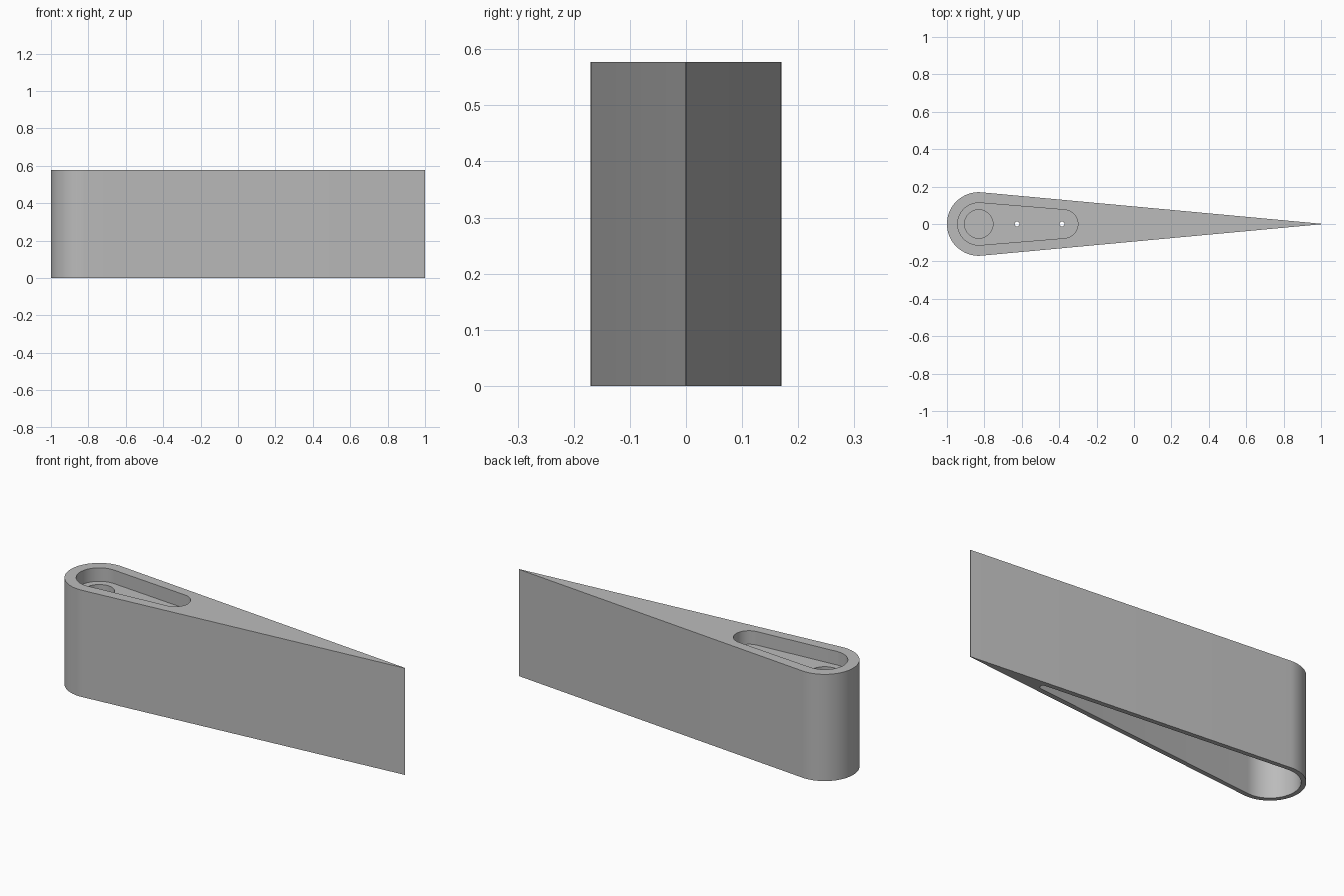
import bpy, bmesh, math

cube = bpy.data.objects.get("Cube")
if cube:
    bpy.data.objects.remove(cube, do_unlink=True)

HEIGHT = 0.577
NOSE_X = -0.83

grey = bpy.data.materials.new("plain_grey")
grey.use_nodes = True
colour = (0.5, 0.5, 0.5, 1)
grey.diffuse_color = colour
grey.node_tree.nodes["Principled BSDF"].inputs["Base Color"].default_value = colour


def taper_profile(x1, r1, x2, r2, steps=48):
    """Outline of two circles on the x axis joined by tangent lines."""
    a = math.acos((r1 - r2) / (x2 - x1))
    points = []
    for i in range(steps + 1):
        t = a + (2 * math.pi - 2 * a) * i / steps
        points.append((x1 + r1 * math.cos(t), r1 * math.sin(t)))
    end_steps = steps // 2
    for i in range(end_steps + 1):
        t = -a + 2 * a * i / end_steps
        points.append((x2 + r2 * math.cos(t), r2 * math.sin(t)))
    return points


def circle_profile(x, r, steps):
    return [(x + r * math.cos(2 * math.pi * i / steps),
             r * math.sin(2 * math.pi * i / steps)) for i in range(steps)]


def prism(name, points, z0, z1):
    bm = bmesh.new()
    base = bm.faces.new([bm.verts.new((x, y, z0)) for x, y in points])
    top = bmesh.ops.extrude_face_region(bm, geom=[base])["geom"]
    moved = [v for v in top if isinstance(v, bmesh.types.BMVert)]
    bmesh.ops.translate(bm, verts=moved, vec=(0, 0, z1 - z0))
    bmesh.ops.recalc_face_normals(bm, faces=bm.faces)
    mesh = bpy.data.meshes.new(name)
    bm.to_mesh(mesh)
    bm.free()
    mesh.materials.append(grey)
    obj = bpy.data.objects.new(name, mesh)
    bpy.context.collection.objects.link(obj)
    return obj


# Teardrop body with a knife-edge tail
body = prism("teardrop_body", taper_profile(NOSE_X, 0.17, 0.9985, 0.0015), 0, HEIGHT)

# Hollow underside, top pocket, round recess and two pin holes
floor = HEIGHT - 0.073
cutters = [
    prism("underside_cutter", taper_profile(NOSE_X, 0.146, 0.555, 0.016), -0.1, 0.41),
    prism("pocket_cutter", taper_profile(NOSE_X, 0.113, -0.376, 0.076), floor, HEIGHT + 0.1),
    prism("recess_cutter", circle_profile(NOSE_X, 0.076, 48), floor - 0.06, HEIGHT + 0.05),
]
for x in (-0.625, -0.385):
    cutters.append(prism("pin_hole_cutter", circle_profile(x, 0.013, 20), 0.3, HEIGHT + 0.03))

for cutter in cutters:
    cut = body.modifiers.new(cutter.name, "BOOLEAN")
    cut.operation = "DIFFERENCE"
    cut.solver = "EXACT"
    cut.object = cutter

# Apply the cuts, then drop the cutters
bpy.ops.object.select_all(action="DESELECT")
bpy.context.view_layer.objects.active = body
body.select_set(True)
for name in [m.name for m in body.modifiers]:
    bpy.ops.object.modifier_apply(modifier=name)
for cutter in cutters:
    bpy.data.objects.remove(cutter, do_unlink=True)

bpy.ops.object.shade_smooth_by_angle(angle=math.radians(30))
